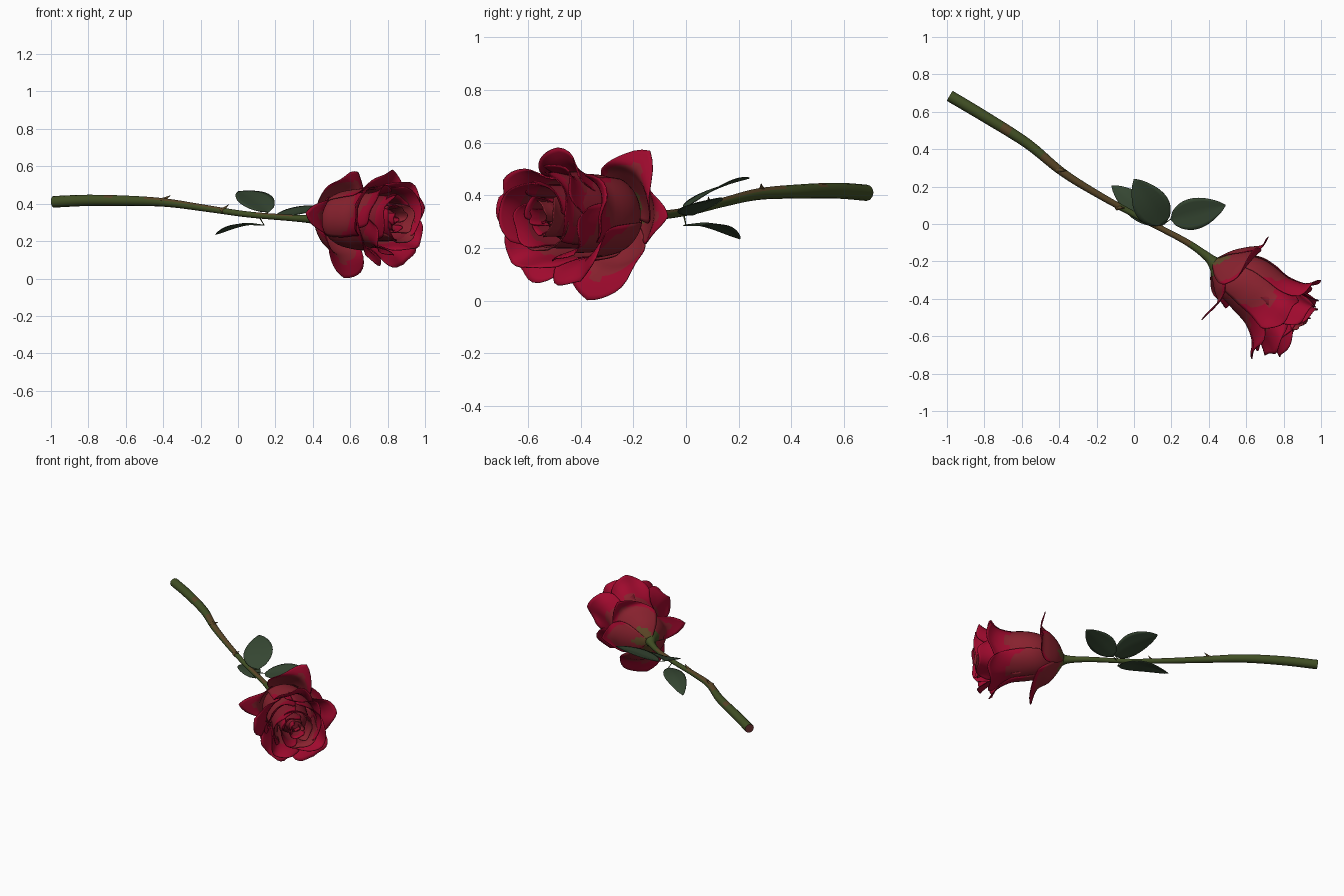
import bpy, bmesh, math, random
from mathutils import Vector as V

if "Cube" in bpy.data.objects:
    bpy.data.objects.remove(bpy.data.objects["Cube"])

random.seed(4)


def mat(name, rgb):
    m = bpy.data.materials.new(name)
    m.diffuse_color = (*rgb, 1)
    m.use_nodes = True
    m.node_tree.nodes["Principled BSDF"].inputs["Base Color"].default_value = m.diffuse_color
    return m


CRIMSON = mat("crimson petal", (0.35, 0.003, 0.027))
DULL = mat("dull red petal", (0.25, 0.016, 0.028))
DEEP = mat("deep red petal", (0.22, 0.010, 0.024))
OLIVE = mat("olive petal base", (0.12, 0.070, 0.022))
STEM = mat("stem green", (0.053, 0.079, 0.018))
BARK = mat("stem brown", (0.100, 0.060, 0.020))
LEAF = mat("leaf green", (0.036, 0.062, 0.032))
CUT = mat("cut end", (0.16, 0.035, 0.035))


def spline(pts, t):
    """Smooth point on a list of equal-length tuples, t in 0..1."""
    n = len(pts) - 1
    i = min(int(t * n), n - 1)
    f = t * n - i
    a, b, c, d = (pts[max(0, min(n, i + k))] for k in (-1, 0, 1, 2))
    return [0.5 * (2 * q + (r - p) * f + (2 * p - 5 * q + 4 * r - s) * f * f
                   + (3 * q - p - 3 * r + s) * f ** 3) for p, q, r, s in zip(a, b, c, d)]


def make(name, bm, mats, thick=0):
    bmesh.ops.recalc_face_normals(bm, faces=bm.faces)
    me = bpy.data.meshes.new(name)
    bm.to_mesh(me)
    bm.free()
    for m in mats:
        me.materials.append(m)
    for p in me.polygons:
        p.use_smooth = True
    ob = bpy.data.objects.new(name, me)
    bpy.context.collection.objects.link(ob)
    if thick:
        s = ob.modifiers.new("thickness", 'SOLIDIFY')
        s.thickness = thick
        s.offset = 0
    return ob


def sheet(name, fn, nu, nv, mats, rule, thick):
    """Grid surface fn(u in -1..1, v in 0..1); rule(u, v) picks the material."""
    bm = bmesh.new()
    g = [[bm.verts.new(fn(2 * i / nu - 1, j / nv)) for i in range(nu + 1)] for j in range(nv + 1)]
    for j in range(nv):
        for i in range(nu):
            f = bm.faces.new((g[j][i], g[j][i + 1], g[j + 1][i + 1], g[j + 1][i]))
            f.material_index = rule(2 * (i + .5) / nu - 1, (j + .5) / nv)
    return make(name, bm, mats, thick)


def tube(name, pts, rings, sides, mats, rule):
    """Round tube along (x, y, z, radius) points."""
    bm = bmesh.new()
    loops = []
    for j in range(rings + 1):
        t = j / rings
        x, y, z, r = spline(pts, t)
        d = V(spline(pts, min(1, t + .01))[:3]) - V(spline(pts, max(0, t - .01))[:3])
        s = d.cross(V((0, 0, 1))).normalized()
        w = s.cross(d).normalized()
        loops.append([bm.verts.new(V((x, y, z)) + r * (math.cos(k * math.tau / sides) * s
                      + math.sin(k * math.tau / sides) * w)) for k in range(sides)])
    for j in range(rings):
        for k in range(sides):
            k2 = (k + 1) % sides
            f = bm.faces.new((loops[j][k], loops[j][k2], loops[j + 1][k2], loops[j + 1][k]))
            f.material_index = rule((j + .5) / rings, k)
    bm.faces.new(loops[0]).material_index = len(mats) - 1
    bm.faces.new(loops[-1])
    ob = make(name, bm, mats)
    for p in ob.data.polygons:
        p.use_smooth = len(p.vertices) == 4
    return ob


# Stem, flaring into the flower base, with brown patches and a cut end
path = [(-.985, .685, .41, .031), (-.8, .575, .418, .030), (-.57, .43, .415, .027),
        (-.38, .275, .405, .022), (-.17, .145, .375, .018), (.05, .025, .343, .016),
        (.27, -.09, .325, .017), (.38, -.165, .318, .022), (.425, -.205, .318, .035),
        (.460, -.235, .318, .070)]
tube("stem", path, 45, 12, [STEM, BARK, CUT],
     lambda t, k: 1 if .15 < t < .7 and k in (1, 2, 3, 4, 9) and math.sin(t * 21) > -.6 else 0)

# Thorns
for i, (p, q) in enumerate([((-.41, .29, .415), (-.36, .285, .445)),
                            ((-.09, .09, .36), (-.05, .085, .395))]):
    mid = [a * .5 + b * .5 for a, b in zip(p, q)]
    tube(f"thorn_{i + 1}", [(*p, .018), (*mid, .008), (*q, .001)], 6, 6, [BARK], lambda t, k: 0)


# Leaves on thin stalks
def leaf(name, root, base, tip, width, arch, fold, tilt=0):
    base, tip = V(base), V(tip)
    d = tip - base
    side = (d.cross(V((0, 0, 1))).normalized() + V((0, 0, tilt))).normalized()
    up = side.cross(d).normalized()

    def fn(u, v):
        w = width * (math.sin(math.pi * v ** .8) ** .75 if 0 < v < 1 else 0.02)
        return base + d * v + side * w * u + up * (arch * math.sin(math.pi * v) + fold * abs(u) * w)
    sheet(name, fn, 8, 14, [LEAF], lambda u, v: 0, .003)
    m = (V(root) + base) / 2
    tube(name + "_stalk", [(*root, .004), (*m, .003), (*base, .002)], 4, 6, [STEM], lambda t, k: 0)


leaf("upper_leaf", (.11, -.01, .34), (.165, .0, .355), (0, .24, .465), .098, .015, .08, .24)
leaf("side_leaf", (.13, -.02, .335), (.195, .025, .325), (.49, .10, .385), .085, .005, .1, -.2)
leaf("lower_leaf", (.11, -.01, .335), (.14, .0, .285), (-.12, .205, .235), .068, .032, -.1)

# Flower frame: axis A, sideways P, up Q
B = V((.43, -.2, .32))
A = V((.748, -.664, 0)).normalized()
P = V((.664, .748, 0)).normalized()
Q = V((0, 0, 1))


def petal(name, angle, half, prof, drop=.3, tip=.0, lip=1.0, spiral=.06, wave=.012,
          cols=(OLIVE, DULL, CRIMSON), base=.0, edge=.65, power=2.6):
    """Petal wrapped round the axis; prof lists (radius, height along axis)."""
    ph = random.uniform(0, 6)

    def fn(u, v):
        t = v * (1 - drop * abs(u) ** power)
        r, a = spline(prof, t)
        r *= 1 + (lip - 1) * t ** 4
        r *= 1 + spiral * u
        r += tip * max(0, 1 - abs(u) * 2.2) ** 1.5 * v ** 5
        r += wave * math.sin(ph + u * 5) * v ** 3
        a += wave * math.cos(ph * 2 + u * 6) * v ** 3
        th = math.radians(angle + half * u * (1 - .22 * v ** 4))
        shift = .035 * min(1, max(0, a) / .2) - .08 * max(0, a - .3)
        return B + A * a + P * shift + r * (math.cos(th) * P + math.sin(th) * Q)
    return sheet(name, fn, 16, 18, cols,
                 lambda u, v: 0 if v < base * (1 - .6 * abs(u)) else (2 if v > edge - .1 * abs(u) else 1), .004)


# Outer petals hug the body, then fold back to a point
outer = dict(base=.27, edge=.82, wave=.004)
petal("outer_petal_1", 56, 70, [(.025, .0), (.10, .045), (.165, .105), (.205, .145), (.262, .12)],
      drop=.38, tip=.035, power=1.2, **outer)
petal("outer_petal_2", 174, 62, [(.025, .0), (.085, .055), (.140, .115), (.175, .16), (.265, .155)],
      drop=.42, tip=.04, power=1.2, **outer)
petal("outer_petal_3", -103, 64, [(.025, .0), (.105, .05), (.168, .105), (.215, .18), (.305, .22)],
      drop=.3, tip=.018, power=2.4, **outer)
petal("outer_petal_4", 0, 45, [(.025, .0), (.10, .035), (.160, .085), (.205, .135), (.245, .13)],
      drop=.36, tip=.02, power=1.3, **outer)

# Body petals with a rolled lip
body = [(.03, .03), (.09, .08), (.138, .15), (.156, .25), (.162, .35), (.20, .44), (.25, .485)]
for i, (ang, lip, tip) in enumerate([(12, 1.06, .02), (84, .98, .01), (165, 1.04, .03),
                                     (228, 1.03, .015), (298, 1.08, .02)]):
    petal(f"body_petal_{i + 1}", ang, 54, body, drop=.2, tip=tip, lip=lip, spiral=.06,
          base=.1, edge=.72)

# Second row, standing a little higher
row = [(.05, .10), (.11, .16), (.142, .27), (.15, .39), (.17, .49), (.205, .56)]
for i in range(4):
    petal(f"second_petal_{i + 1}", 50 + i * 90, 62, row, drop=.18, tip=.012, spiral=.09, edge=.72,
          cols=(DULL, DULL, CRIMSON))

# Tight inner spiral
for i in range(11):
    r = .15 - .0128 * i
    top = .58 + .025 * math.sin(i * 1.7) - .003 * i
    petal(f"inner_petal_{i + 1}", 20 + i * 137, 75, [(r * .5, .2), (r * .95, .32), (r, .44), (r * 1.0, .53),
          (r * 1.12, top)], drop=.13, tip=.003, spiral=.13, wave=.005,
          cols=(DEEP, DEEP, (CRIMSON, DULL)[i % 3 == 2]), edge=.74)

# Solid heart that closes the bottom of the spiral
heart = [(*(B + A * a + P * .03), r) for a, r in ((.13, .06), (.25, .11), (.4, .10), (.5, .03))]
tube("flower_heart", heart, 10, 14, [DEEP], lambda t, k: 0)
